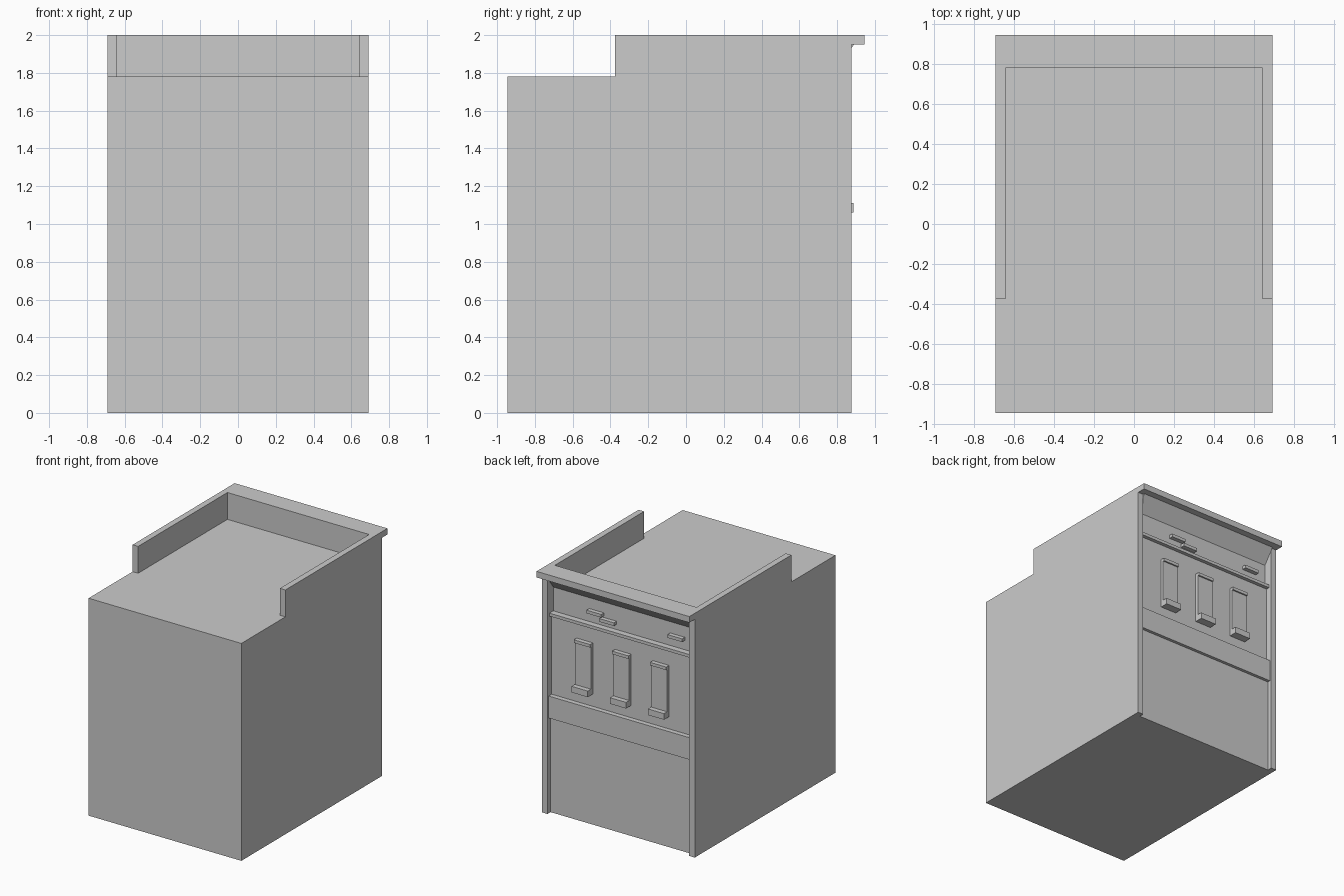
import bpy, bmesh
from mathutils import Vector

if "Cube" in bpy.data.objects:
    bpy.data.objects.remove(bpy.data.objects["Cube"])


def extrude(name, pts, direction):
    """Closed prism from a planar outline and an extrusion vector."""
    bm = bmesh.new()
    face = bm.faces.new([bm.verts.new(p) for p in pts])
    res = bmesh.ops.extrude_face_region(bm, geom=[face])
    verts = [g for g in res["geom"] if isinstance(g, bmesh.types.BMVert)]
    bmesh.ops.translate(bm, verts=verts, vec=Vector(direction))
    bmesh.ops.recalc_face_normals(bm, faces=bm.faces)
    mesh = bpy.data.meshes.new(name)
    bm.to_mesh(mesh)
    bm.free()
    ob = bpy.data.objects.new(name, mesh)
    bpy.context.collection.objects.link(ob)
    return ob


def side_profile(name, yz, half):
    return extrude(name, [(-half, y, z) for y, z in yz], (2 * half, 0, 0))


def box(name, x0, x1, y0, y1, z0, z1):
    return extrude(name, [(x0, y0, z0), (x1, y0, z0), (x1, y1, z0), (x0, y1, z0)],
                   (0, 0, z1 - z0))


def cut(target, cutter):
    cutter.hide_render = True
    mod = target.modifiers.new("cut", 'BOOLEAN')
    mod.operation = 'DIFFERENCE'
    mod.solver = 'EXACT'
    mod.object = cutter
    bpy.context.view_layer.objects.active = target
    bpy.ops.object.modifier_apply(modifier=mod.name)
    bpy.data.objects.remove(cutter)


W, I = 0.692, 0.642  # outer and inner half widths

# Cabinet body with overhanging rear lip
cabinet = side_profile("cabinet", [
    (-0.945, 0), (0.875, 0), (0.875, 1.95), (0.945, 1.95),
    (0.945, 2), (-0.945, 2)], W)

# Lowered deck: open at the front, walled on three sides
deck = [(-0.8, -1.1), (0.8, -1.1), (0.8, -0.375), (I, -0.375),
        (I, 0.78), (-I, 0.78), (-I, -0.375), (-0.8, -0.375)]
cut(cabinet, extrude("deck_cutter", [(x, y, 1.78) for x, y in deck], (0, 0, 0.5)))

# Stepped rear panel set between the side panels
cut(cabinet, side_profile("rear_cutter", [
    (1.1, -0.1), (0.835, -0.1), (0.835, 0.78), (0.86, 0.78), (0.86, 0.96),
    (0.82, 0.96), (0.82, 1.61), (0.85, 1.61), (0.85, 1.635), (0.80, 1.635),
    (0.80, 1.83), (0.875, 1.93), (1.1, 1.93)], I))

# Sloped trim under the lip
side_profile("lip_trim", [(0.875, 1.95), (0.89, 1.95), (0.875, 1.93)], I)

# Three rear units: back plate, top bar and tray
for i, x in enumerate((-0.348, -0.004, 0.343), 1):
    a, b = x - 0.073, x + 0.073
    box(f"unit_plate_{i}", a, b, 0.82, 0.845, 1.11, 1.455)
    box(f"unit_top_bar_{i}", a, b, 0.82, 0.857, 1.455, 1.48)
    box(f"unit_tray_{i}", a, b, 0.82, 0.886, 1.06, 1.11)

# Small bars on the upper panel
for i, (x, z) in enumerate(((0.25, 1.728), (0.135, 1.69), (-0.483, 1.724)), 1):
    box(f"small_bar_{i}", x - 0.066, x + 0.066, 0.80, 0.835, z - 0.013, z + 0.013)
